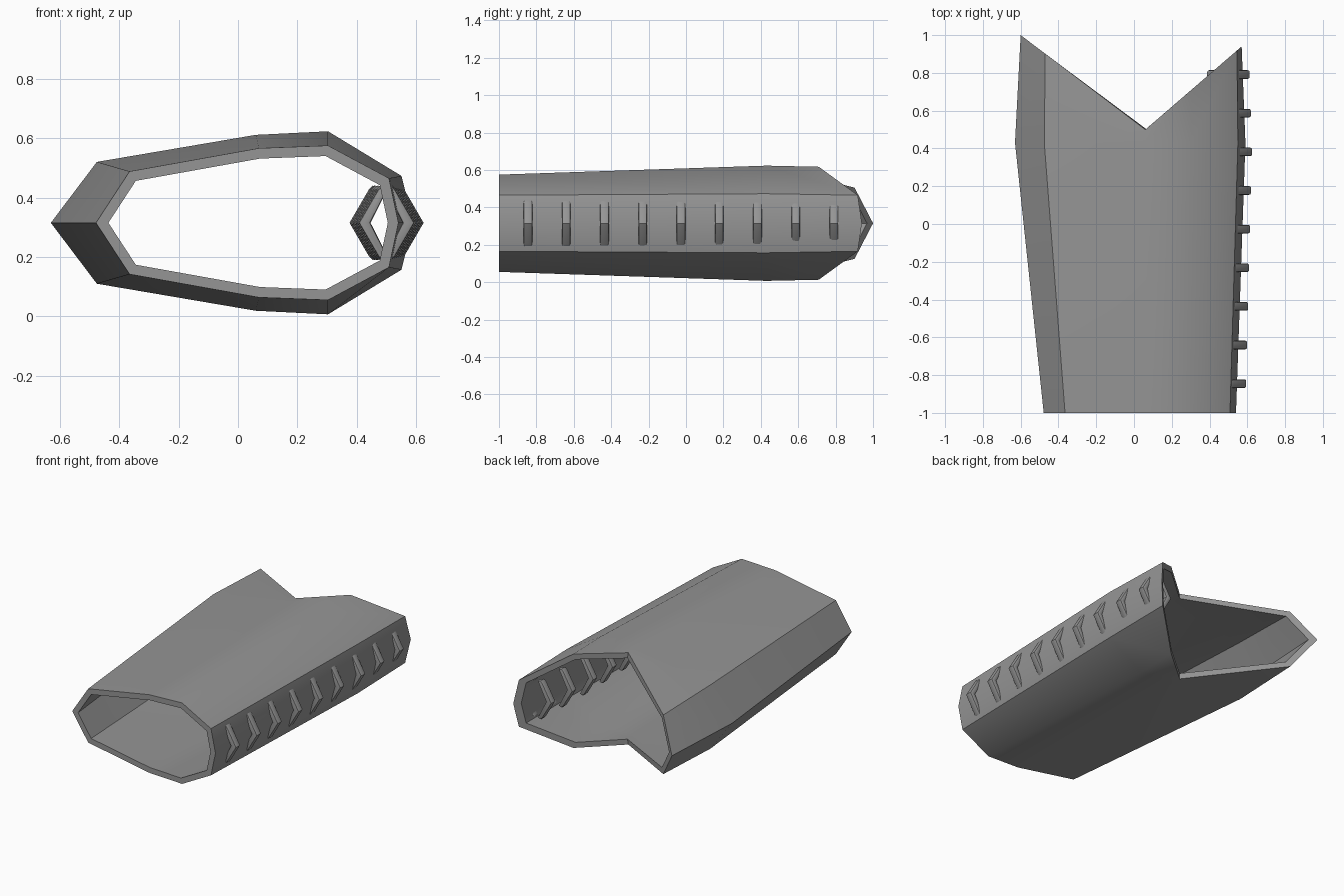
import bpy, bmesh
from math import radians
from mathutils import Vector

cube = bpy.data.objects.get("Cube")
if cube:
    bpy.data.objects.remove(cube)

MID = 0.315      # height of the symmetry plane
WALL = 0.035     # wall thickness

grey = bpy.data.materials.new("warm_grey")
grey.use_nodes = True
grey.diffuse_color = (0.3, 0.3, 0.3, 1)
grey.node_tree.nodes["Principled BSDF"].inputs["Base Color"].default_value = (0.3, 0.3, 0.3, 1)


def finish(bm, name, angle):
    bmesh.ops.recalc_face_normals(bm, faces=bm.faces)
    mesh = bpy.data.meshes.new(name)
    bm.to_mesh(mesh)
    bm.free()
    mesh.materials.append(grey)
    obj = bpy.data.objects.new(name, mesh)
    bpy.context.collection.objects.link(obj)
    bpy.ops.object.select_all(action='DESELECT')
    obj.select_set(True)
    bpy.context.view_layer.objects.active = obj
    bpy.ops.object.shade_smooth_by_angle(angle=radians(angle))
    return obj


def closed_section(half):
    """Mirror an upper half outline (x, height above the middle) to a full loop."""
    return [Vector(p) for p in half] + [Vector((x, -h)) for x, h in half[-2:0:-1]]


def inset(loop, d):
    """Move a clockwise outline inwards by d with mitred corners."""
    out = []
    for i, p in enumerate(loop):
        a = (p - loop[i - 1]).normalized()
        b = (loop[(i + 1) % len(loop)] - p).normalized()
        na, nb = Vector((a.y, -a.x)), Vector((b.y, -b.x))
        out.append(p + (na + nb) * d / (1 + na.dot(nb)))
    return out


def notch(x):
    """V-shaped cut line of the back rim."""
    return 1 - (x + 0.6) * 0.758 if x < 0.06 else 0.5 + (x - 0.06) * 0.863


# Sleeve: three outlines, lofted outside and inside
front = [(-0.478, 0), (-0.365, 0.173), (0.07, 0.251), (0.303, 0.26), (0.508, 0.15), (0.54, 0)]
middle = [(-0.63, 0), (-0.475, 0.205), (0.06, 0.296), (0.303, 0.308), (0.55, 0.158), (0.59, 0)]
back = [(-0.6, 0), (-0.47, 0.19), (0.06, 0.295), (0.303, 0.302), (0.545, 0.15), (0.57, 0)]

bm = bmesh.new()
rings = []
for half, place in ((front, lambda x: -1), (middle, lambda x: 0.43), (back, notch)):
    outer = closed_section(half)
    rings.append([[bm.verts.new((p.x, place(p.x), MID + p.y)) for p in loop]
                  for loop in (outer, inset(outer, WALL))])


def bridge(a, b):
    for i in range(len(a)):
        j = (i + 1) % len(a)
        bm.faces.new((a[i], a[j], b[j], b[i]))


for r, s in zip(rings, rings[1:]):
    bridge(r[0], s[0])
    bridge(r[1], s[1])
for r in (rings[0], rings[-1]):
    bridge(*r)
finish(bm, "sleeve", 42)


# Stitches: chevron bars along the seam, pointing outwards and inwards
def stitch(name, tip, y, side):
    bm = bmesh.new()
    outline = [(0, 0), (-0.065, 0.112), (-0.078, 0.125), (-0.1, 0.118), (-0.04, 0)]
    outline += [(x, -h) for x, h in outline[-2:0:-1]]
    face = bm.faces.new([bm.verts.new((0.5 + side * (tip + x - 0.5), y - 0.023, MID + h))
                         for x, h in outline])
    ext = bmesh.ops.extrude_face_region(bm, geom=[face])
    verts = [v for v in ext["geom"] if isinstance(v, bmesh.types.BMVert)]
    bmesh.ops.translate(bm, vec=(0, 0.046, 0), verts=verts)
    bmesh.ops.recalc_face_normals(bm, faces=bm.faces)
    rim = [e for e in bm.edges if abs(e.verts[0].co.y - e.verts[1].co.y) < 0.001]
    bmesh.ops.bevel(bm, geom=rim, offset=0.009, segments=2, profile=0.5, affect='EDGES')
    finish(bm, name, 35)


for k in range(9):
    y = -0.845 + k * 0.2045
    tip = 0.594 + 0.025 * (y + 0.845) if y < 0.45 else 0.624 - 0.03 * (y - 0.4)
    stitch(f"outer_stitch_{k + 1}", tip, y, 1)
    stitch(f"inner_stitch_{k + 1}", tip, y, -1)
